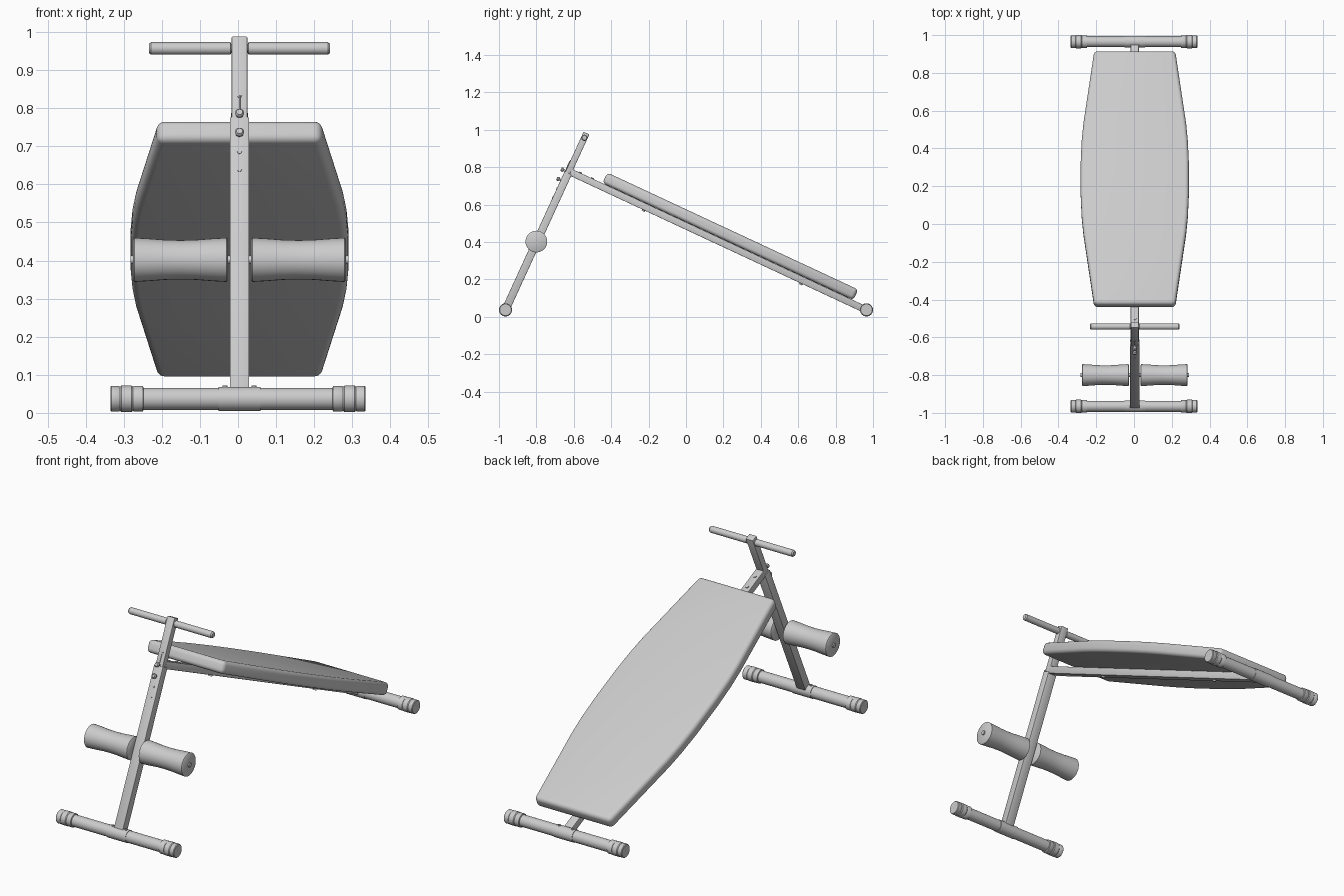
import bpy, bmesh, math
from mathutils import Vector, Matrix

cube = bpy.data.objects.get("Cube")
if cube:
    bpy.data.objects.remove(cube)

GREY = (0.6, 0.6, 0.6, 1.0)
mat = bpy.data.materials.new("plain grey")
mat.use_nodes = True
mat.diffuse_color = GREY
mat.node_tree.nodes["Principled BSDF"].inputs["Base Color"].default_value = GREY

CX = 0.004                      # centre line of the frame
TILT = math.radians(25)         # slope of the bench
ALONG = Vector((0, math.cos(TILT), -math.sin(TILT)))
OUT = Vector((0, math.sin(TILT), math.cos(TILT)))
FOOT_Y, FOOT_Z = 0.965, 0.037
X = Vector((1, 0, 0))


def finish(name, bm, matrix=Matrix()):
    bmesh.ops.recalc_face_normals(bm, faces=bm.faces)
    me = bpy.data.meshes.new(name)
    bm.to_mesh(me)
    bm.free()
    me.materials.append(mat)
    me.shade_smooth()
    me.set_sharp_from_angle(angle=math.radians(35))
    ob = bpy.data.objects.new(name, me)
    ob.matrix_world = matrix
    bpy.context.scene.collection.objects.link(ob)
    return ob


def round_edges(bm, size, segments):
    edges = [e for e in bm.edges if e.calc_face_angle(0) > 0.6]
    bmesh.ops.bevel(bm, geom=edges, offset=size, segments=segments,
                    profile=0.5, affect='EDGES')


def lathe(name, profile, origin, axis, sides=24):
    """Revolve (distance, radius) pairs about an axis, with closed ends."""
    bm = bmesh.new()
    rings = []
    for t, r in profile:
        rings.append([bm.verts.new((r * math.cos(a), r * math.sin(a), t))
                      for a in (2 * math.pi * i / sides for i in range(sides))])
    for a, b in zip(rings, rings[1:]):
        for i in range(sides):
            j = (i + 1) % sides
            bm.faces.new((a[i], a[j], b[j], b[i]))
    bm.faces.new(rings[0])
    bm.faces.new(rings[-1])
    rot = Vector(axis).to_track_quat('Z', 'Y').to_matrix().to_4x4()
    return finish(name, bm, Matrix.Translation(origin) @ rot)


def rod(name, origin, axis, radius, length, sides=24):
    h = length / 2
    return lathe(name, [(-h, radius), (h, radius)], origin, axis, sides)


def beam(name, start, end, width, depth):
    """Box tube running between two points in the side plane."""
    d = end - start
    bm = bmesh.new()
    bmesh.ops.create_cube(bm, size=1)
    bmesh.ops.scale(bm, vec=(width, d.length, depth), verts=bm.verts)
    round_edges(bm, 0.003, 2)
    rot = Matrix.Rotation(math.atan2(d.z, d.y), 4, 'X')
    return finish(name, bm, Matrix.Translation((start + end) / 2) @ rot)


# Padded board: tapered outline, thickened and rounded
half = [(0.215, -0.74), (0.272, -0.32), (0.281, -0.22), (0.286, -0.1),
        (0.286, 0.1), (0.281, 0.22), (0.272, 0.32), (0.215, 0.74)]
outline = half + [(-x, y) for x, y in reversed(half)]
bm = bmesh.new()
base = bm.faces.new([bm.verts.new((x, y, -0.031)) for x, y in outline])
top = bmesh.ops.extrude_face_region(bm, geom=[base])["geom"]
bmesh.ops.translate(bm, vec=(0, 0, 0.062),
                    verts=[v for v in top if isinstance(v, bmesh.types.BMVert)])
bmesh.ops.recalc_face_normals(bm, faces=bm.faces)
round_edges(bm, 0.02, 5)
pad_centre = Vector((CX, 0.237, 0.43))
finish("bench_pad", bm, Matrix.Translation(pad_centre) @ Matrix.Rotation(-TILT, 4, 'X'))

# Rail under the pad
rail_mid = pad_centre - OUT * 0.05
rail_top = rail_mid - ALONG * 0.92
beam("bench_rail", rail_top, rail_mid + ALONG * 0.815, 0.044, 0.037)
for s in (-0.87, -0.8):
    rod("rail_bolt", rail_mid + ALONG * s + OUT * 0.019, OUT, 0.008, 0.008, 12)
for s in (-0.48, 0.45):
    rod("pad_bolt", rail_mid + ALONG * s - OUT * 0.021, OUT, 0.009, 0.01, 12)

# Telescoping post
post_foot = Vector((CX, -FOOT_Y, FOOT_Z))
post_top = Vector((CX, -0.532, 0.982))
up = (post_top - post_foot).normalized()
face = Vector((0, -up.z, up.y))     # outward from the front of the post
beam("lower_post", post_foot, post_foot + up * 0.805, 0.051, 0.042)
beam("upper_post", post_foot + up * 0.7, post_top, 0.041, 0.034)


def on_post(z, offset):
    return post_foot + up * ((z - FOOT_Z) / up.z) + face * offset


# Adjustment holes and locking knobs
for z, offset in ((0.63, 0.021), (0.677, 0.021), (0.826, 0.017)):
    rod("adjustment_hole", on_post(z, offset), face, 0.006, 0.004, 12)
for z in (0.722, 0.772):
    lathe("locking_knob", [(0, 0.006), (0.012, 0.006), (0.014, 0.011),
                           (0.021, 0.012), (0.027, 0.008)],
          on_post(z, 0.017), face, 16)
rod("knob_tether", on_post(0.803, 0.019), up, 0.002, 0.05, 8)

# Hand grips, foam rollers and their axle, mirrored left and right
axle = Vector((CX, -0.8, 0.402))
grip = Vector((CX, -0.543, 0.957))
rod("roller_axle", axle, X, 0.011, 0.572, 16)
for side, word in ((1, "left"), (-1, "right")):
    axis = X * side
    lathe(word + "_hand_grip", [(0.015, 0.012), (0.022, 0.012), (0.024, 0.0165),
                                (0.232, 0.0165), (0.238, 0.012)], grip, axis)
    lathe(word + "_foam_roller", [(0.03, 0.052), (0.034, 0.058), (0.07, 0.056),
                                  (0.115, 0.0525), (0.155, 0.0515), (0.195, 0.0525),
                                  (0.24, 0.056), (0.276, 0.058), (0.28, 0.052)],
          axle, axis, 32)

# Ground feet: tube, ribbed end caps, centre saddle and bolts
for sign, place in ((-1, "front"), (1, "back")):
    centre = Vector((0, sign * FOOT_Y, FOOT_Z))
    rod(place + "_foot_tube", centre, X, 0.029, 0.6, 32)
    for side, word in ((1, "left"), (-1, "right")):
        lathe(f"{place}_{word}_foot_cap",
              [(0.248, 0.029), (0.25, 0.034), (0.272, 0.034), (0.276, 0.032),
               (0.28, 0.035), (0.306, 0.035), (0.31, 0.032), (0.314, 0.034),
               (0.332, 0.034), (0.335, 0.031)], centre, X * side, 32)
        rod(place + "_saddle_bolt",
            centre + Vector((CX + side * 0.038, 0, 0.031)), (0, 0, 1), 0.007, 0.008, 12)
    rod(place + "_saddle", centre + X * CX, X, 0.0315, 0.11, 32)
